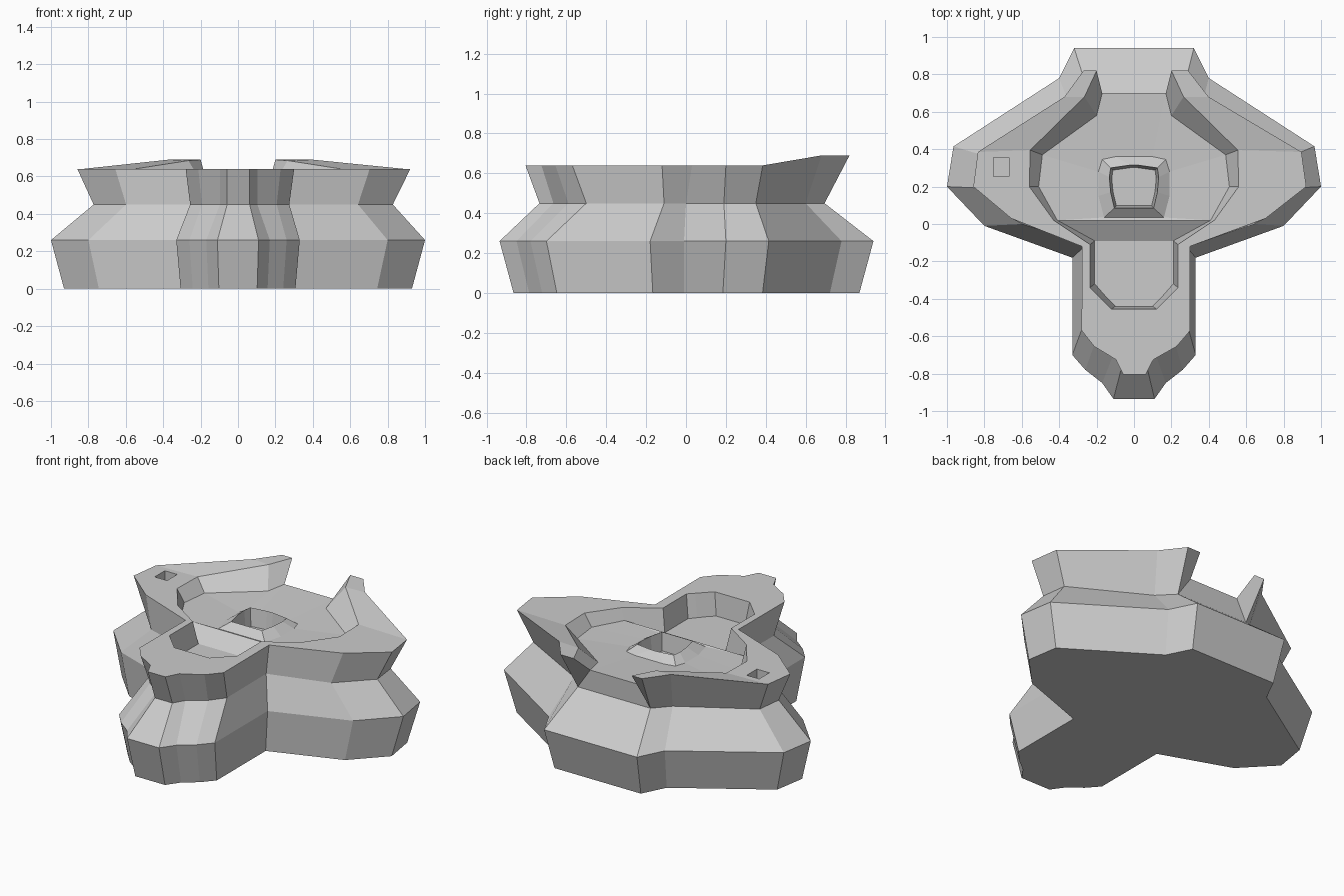
import bpy, bmesh

if "Cube" in bpy.data.objects:
    bpy.data.objects.remove(bpy.data.objects["Cube"])

bm = bmesh.new()


def ring(half, z, skew=0.0):
    """Mirror a half outline (back to front) into a full ring; z is one height or one per point."""
    zs = z if isinstance(z, (list, tuple)) else [z] * len(half)
    right = [bm.verts.new((x + skew * x, y, h)) for (x, y), h in zip(half, zs)]
    left = [bm.verts.new((-x + skew * x, y, h)) for (x, y), h in zip(half, zs)]
    return right + left[::-1]


def loft(a, b, closed=True):
    n = len(a)
    for i in range(n if closed else n - 1):
        j = (i + 1) % n
        bm.faces.new((a[i], a[j], b[j], b[i]))


# outer outlines: widest belt, waist and top edge
belt = [(.32, .94), (.40, .78), (.965, .415), (1, .2), (.80, -.01),
        (.33, -.18), (.33, -.70), (.26, -.78), (.17, -.85), (.11, -.935)]
waist = [(.25, .695), (.34, .60), (.78, .35), (.80, .19), (.62, 0),
         (.262, -.11), (.265, -.50), (.20, -.59), (.10, -.665), (.06, -.735)]
top = [(.28, .82), (.385, .68), (.865, .385), (.89, .2), (.68, .03),
       (.288, -.12), (.29, -.57), (.22, -.655), (.10, -.725), (.06, -.805)]
# recessed pan: upper lip and floor
lip = [(.20, .82), (.265, .68), (.555, .395), (.56, .2), (.43, .02),
       (.235, -.11), (.235, -.34), (.20, -.375), (.16, -.415), (.12, -.455)]
floor = [(.17, .70), (.20, .58), (.49, .37), (.51, .2), (.41, .02),
         (.21, -.09), (.21, -.32), (.175, -.36), (.14, -.40), (.10, -.44)]

r_base = ring([(x * .93, y * .925) for x, y in belt], 0)
r_belt = ring(belt, .26)
r_waist = ring(waist, .45, .035)
r_top = ring(top, [.69, .69] + [.64] * 8, .035)
r_lip = ring(lip, [.69, .685] + [.64] * 8)
r_floor = ring(floor, [.58, .575] + [.565] * 3 + [.50] * 5)

# body walls; the back notch stays open above the waist
bm.faces.new(r_base)
loft(r_base, r_belt)
loft(r_belt, r_waist)
loft(r_waist, r_top, False)
loft(r_top, r_lip, False)
loft(r_lip, r_floor, False)
bm.faces.new((r_waist[-1], r_waist[0], r_floor[0], r_floor[-1]))
for k in (0, -1):
    bm.faces.new((r_waist[k], r_top[k], r_lip[k], r_floor[k]))

# front trough floor and the step up to the main pan
bm.faces.new(r_floor[5:15])
bm.faces.new((r_floor[4], r_floor[5], r_floor[14], r_floor[15]))

# main pan, low mound and central socket
pan = r_floor[:5] + r_floor[15:]
mound = [(.10, .36), (.17, .345), (.19, .28), (.19, .15), (.16, .035)]
socket = [(.02, .315), (.125, .30), (.132, .25), (.125, .17), (.105, .085)]
r_mound = ring(mound, .56)
r_socket = ring(socket, .60)
r_pit = ring([(x * .9, .2 + (y - .2) * .88) for x, y in socket], .49)
loft(pan, r_mound)
loft(r_mound, r_socket)
loft(r_socket, r_pit)
bm.faces.new(r_pit)

bmesh.ops.recalc_face_normals(bm, faces=bm.faces)
mesh = bpy.data.meshes.new("platform")
bm.to_mesh(mesh)
bm.free()
platform = bpy.data.objects.new("platform", mesh)
bpy.context.collection.objects.link(platform)

# small peg hole in the left wing
bpy.ops.mesh.primitive_cube_add(size=1, location=(-.71, .305, .66))
cutter = bpy.context.object
cutter.name = "peg_hole_cutter"
cutter.scale = (.085, .10, .18)
cutter.hide_render = True
cutter.display_type = 'WIRE'
cut = platform.modifiers.new("peg_hole", 'BOOLEAN')
cut.operation = 'DIFFERENCE'
cut.solver = 'EXACT'
cut.object = cutter
